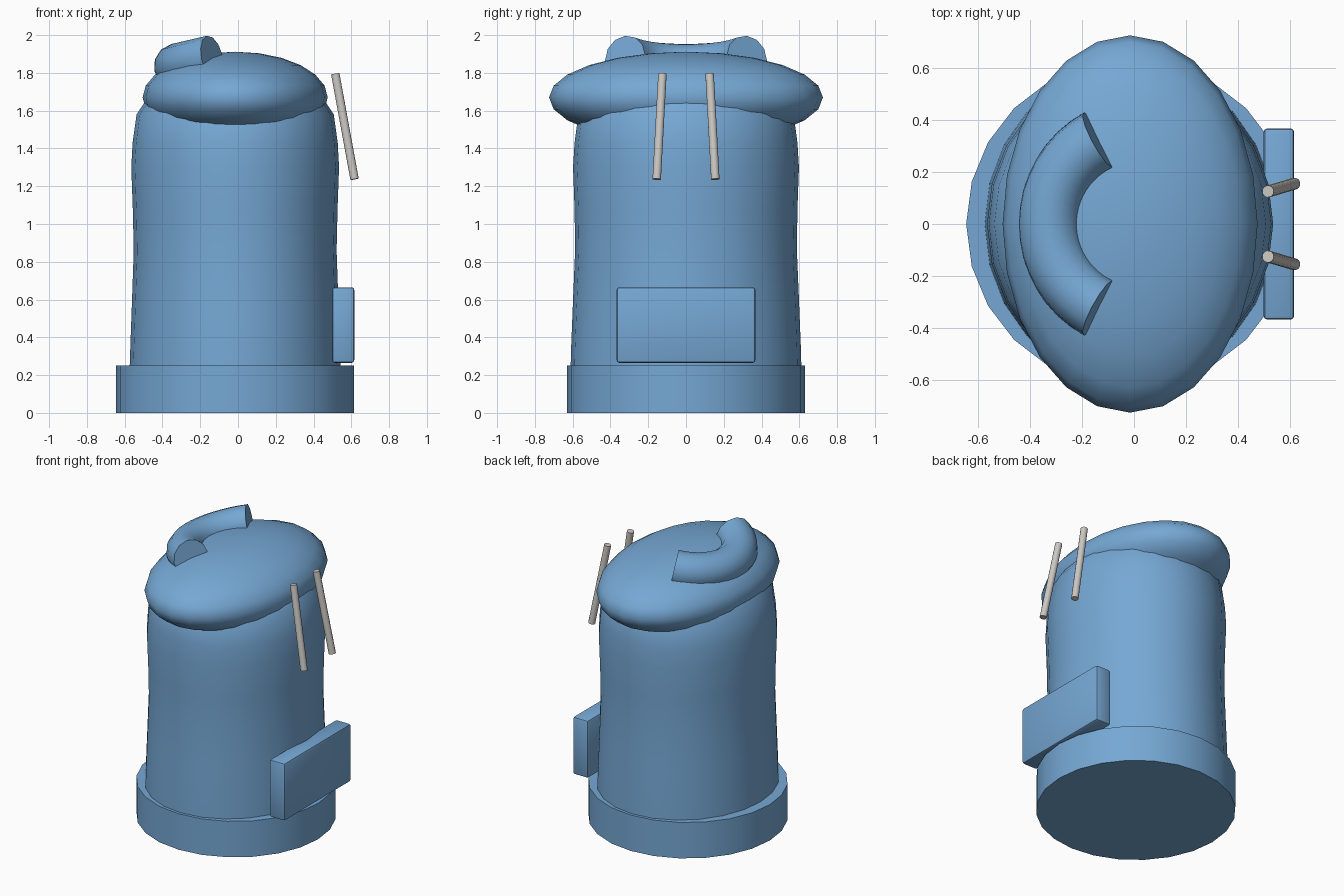
import bpy, bmesh, math
from mathutils import Vector, Matrix

if "Cube" in bpy.data.objects:
    bpy.data.objects.remove(bpy.data.objects["Cube"])

CX = -0.015   # axis of the main body


def material(name, rgb):
    m = bpy.data.materials.new(name)
    m.diffuse_color = (*rgb, 1)
    m.use_nodes = True
    m.node_tree.nodes["Principled BSDF"].inputs["Base Color"].default_value = m.diffuse_color
    return m


BLUE = material("soft blue", (0.18, 0.39, 0.66))
GREY = material("light grey", (0.60, 0.58, 0.55))


def finish(name, bm, mat, angle=30):
    bmesh.ops.recalc_face_normals(bm, faces=bm.faces)
    me = bpy.data.meshes.new(name)
    bm.to_mesh(me)
    bm.free()
    ob = bpy.data.objects.new(name, me)
    bpy.context.collection.objects.link(ob)
    me.materials.append(mat)
    bpy.ops.object.select_all(action='DESELECT')
    ob.select_set(True)
    bpy.context.view_layer.objects.active = ob
    bpy.ops.object.shade_smooth_by_angle(angle=math.radians(angle))
    return ob


def skin(bm, rings):
    """Join closed rings of points into a capped tube."""
    vs = [[bm.verts.new(p) for p in r] for r in rings]
    n = len(vs[0])
    for a, b in zip(vs, vs[1:]):
        for i in range(n):
            j = (i + 1) % n
            bm.faces.new((a[i], a[j], b[j], b[i]))
    bm.faces.new(vs[0])
    bm.faces.new(vs[-1])


def lathe(name, profile, mat, sides=24):
    """Profile rows are (x radius, y radius, z)."""
    bm = bmesh.new()
    turn = [2 * math.pi * i / sides for i in range(sides)]
    skin(bm, [[(CX + rx * math.cos(t), ry * math.sin(t), z) for t in turn]
              for rx, ry, z in profile])
    return finish(name, bm, mat)


# Round foot and slightly waisted oval body
lathe("base", [(0.63, 0.63, 0), (0.63, 0.63, 0.25)], BLUE)
lathe("body", [(0.56, 0.612, 0.2), (0.555, 0.608, 0.35), (0.546, 0.598, 0.6),
               (0.537, 0.587, 0.86), (0.542, 0.59, 1.08), (0.55, 0.598, 1.3),
               (0.543, 0.59, 1.43), (0.522, 0.57, 1.58), (0.475, 0.52, 1.65)], BLUE)

# Wide ellipsoid cap
bm = bmesh.new()
bmesh.ops.create_uvsphere(bm, u_segments=24, v_segments=12, radius=1)
bmesh.ops.transform(bm, verts=bm.verts,
                    matrix=Matrix.Translation((CX, 0, 1.67)) @ Matrix.Diagonal((0.49, 0.725, 0.242, 1)))
finish("cap", bm, BLUE, 180)

# Tilted arc of tube lying on the cap
bm = bmesh.new()
R, r, half, steps, sides = 0.365, 0.12, math.radians(62), 16, 12
rings = []
for k in range(steps + 1):
    a = math.pi - half + 2 * half * k / steps
    ring = []
    for i in range(sides):
        t = 2 * math.pi * i / sides
        d = R + r * math.cos(t)
        ring.append((d * math.cos(a), d * math.sin(a), r * math.sin(t)))
    rings.append(ring)
skin(bm, rings)
bmesh.ops.transform(bm, verts=bm.verts,
                    matrix=Matrix.Translation((0.03, 0, 1.918)) @ Matrix.Rotation(math.radians(-13), 4, 'Y'))
finish("top_arc", bm, BLUE, 40)

# Bevelled plate on the right side
bm = bmesh.new()
bmesh.ops.create_cube(bm, size=1)
bmesh.ops.transform(bm, verts=bm.verts,
                    matrix=Matrix.Translation((0.557, 0, 0.465)) @ Matrix.Diagonal((0.117, 0.735, 0.4, 1)))
bmesh.ops.bevel(bm, geom=bm.edges[:], offset=0.014, segments=2, profile=0.5, affect='EDGES')
finish("side_plate", bm, BLUE)

# Pair of thin splayed rods
for side, label in ((-1, "front"), (1, "back")):
    top = Vector((0.515, side * 0.125, 1.795))
    low = Vector((0.617, side * 0.155, 1.237))
    axis = top - low
    bm = bmesh.new()
    bmesh.ops.create_cone(bm, cap_ends=True, segments=12, radius1=0.023, radius2=0.023, depth=axis.length)
    bmesh.ops.transform(bm, verts=bm.verts,
                        matrix=Matrix.Translation((top + low) / 2) @ axis.to_track_quat('Z', 'Y').to_matrix().to_4x4())
    finish(label + "_rod", bm, GREY, 40)
